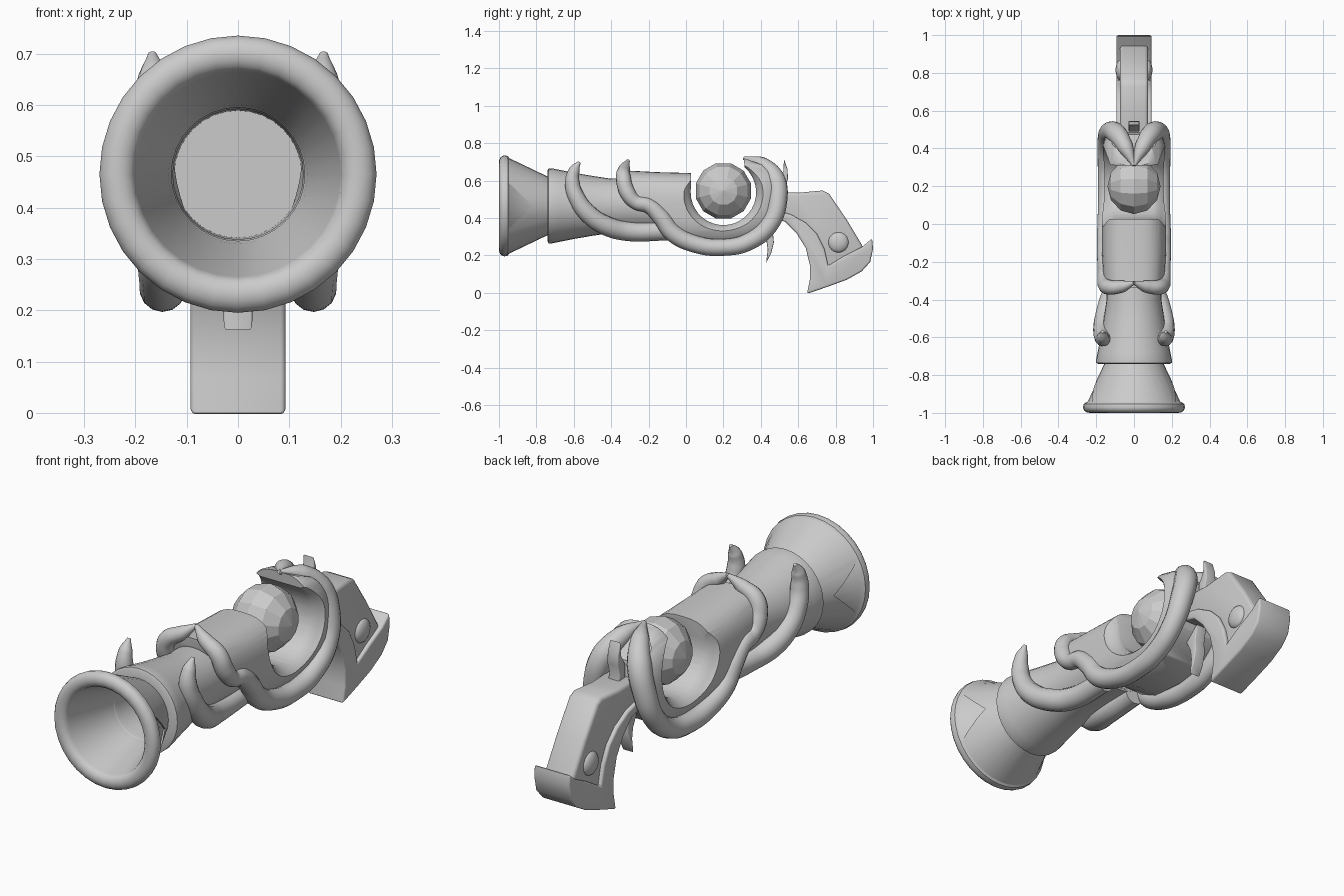
import bpy, bmesh
from math import sin, cos, pi, radians
from mathutils import Matrix

if "Cube" in bpy.data.objects:
    bpy.data.objects.remove(bpy.data.objects["Cube"])

AXIS_Z = 0.465  # height of the barrel axis


def add(name, bm):
    bmesh.ops.recalc_face_normals(bm, faces=bm.faces)
    me = bpy.data.meshes.new(name)
    bm.to_mesh(me)
    bm.free()
    o = bpy.data.objects.new(name, me)
    bpy.context.collection.objects.link(o)
    return o


def finish(o, angle=35):
    """Apply modifiers, then smooth shade with sharp edges kept."""
    bpy.context.view_layer.update()
    me = bpy.data.meshes.new_from_object(o.evaluated_get(bpy.context.evaluated_depsgraph_get()))
    o.modifiers.clear()
    o.data = me
    me.shade_smooth()
    me.set_sharp_from_angle(angle=radians(angle))
    return o


def lathe(name, profile, closed=False, n=32):
    """Revolve (y, radius) points about the barrel axis."""
    bm = bmesh.new()
    rings = [[bm.verts.new((r * cos(2 * pi * i / n), y, AXIS_Z + r * sin(2 * pi * i / n)))
              for i in range(n)] for y, r in profile]
    for a, b in zip(rings, rings[1:] + rings[:1] if closed else rings[1:]):
        for i in range(n):
            j = (i + 1) % n
            bm.faces.new((a[i], a[j], b[j], b[i]))
    if not closed:
        bm.faces.new(rings[0])
        bm.faces.new(rings[-1])
    return add(name, bm)


def prism(name, pts, half, bevel=0.0):
    """Extrude a (y, z) outline across x."""
    bm = bmesh.new()
    f = bm.faces.new([bm.verts.new((-half, y, z)) for y, z in pts])
    new = bmesh.ops.extrude_face_region(bm, geom=[f])["geom"]
    bmesh.ops.translate(bm, vec=(2 * half, 0, 0),
                        verts=[v for v in new if isinstance(v, bmesh.types.BMVert)])
    o = add(name, bm)
    if bevel:
        m = o.modifiers.new("bevel", "BEVEL")
        m.width, m.segments, m.limit_method = bevel, 3, "ANGLE"
        m.angle_limit = radians(40)
    return o


def boolean(o, cutter, op):
    m = o.modifiers.new("bool", "BOOLEAN")
    m.operation, m.object, m.solver = op, cutter, "EXACT"
    finish(o)
    bpy.data.objects.remove(cutter)


def tube(name, pts, side):
    """Tapered tube through (x, y, z, radius) points, mirrored by side."""
    cu = bpy.data.curves.new(name, "CURVE")
    cu.dimensions, cu.bevel_depth, cu.bevel_resolution = "3D", 1.0, 5
    cu.resolution_u, cu.use_fill_caps = 8, True
    sp = cu.splines.new("BEZIER")
    sp.bezier_points.add(len(pts) - 1)
    for p, (x, y, z, r) in zip(sp.bezier_points, pts):
        p.co, p.radius = (side * x, y, z), r
        p.handle_left_type = p.handle_right_type = "AUTO"
    tmp = bpy.data.objects.new(name + "_curve", cu)
    bpy.context.collection.objects.link(tmp)
    bpy.context.view_layer.update()
    me = bpy.data.meshes.new_from_object(tmp.evaluated_get(bpy.context.evaluated_depsgraph_get()))
    bpy.data.objects.remove(tmp)
    o = bpy.data.objects.new(name, me)
    bpy.context.collection.objects.link(o)
    return finish(o, 50)


# Flared muzzle with a rounded lip and a deep bore
lip = [(-0.97 - 0.03 * sin(pi * i / 8), 0.235 - 0.035 * cos(pi * i / 8)) for i in range(9)]
finish(lathe("muzzle", [(-0.5, 0.124), (-0.7, 0.127), (-0.76, 0.136)] + lip
             + [(-0.952, 0.266), (-0.94, 0.245), (-0.72, 0.14), (-0.5, 0.135)]))

# Outer muzzle shell with a V notch on each side
shell = lathe("muzzle_shell", [(-0.955, 0.26), (-0.73, 0.152), (-0.73, 0.13), (-0.955, 0.23)], True)
boolean(shell, prism("notch", [(-0.96, 0.6), (-0.96, 0.33), (-0.82, AXIS_Z)], 0.5), "DIFFERENCE")

# Barrel
finish(lathe("barrel", [(-0.74, 0.14), (-0.74, 0.19), (-0.735, 0.2), (-0.715, 0.2), (-0.68, 0.193), (-0.6, 0.177),
                        (-0.5, 0.16), (-0.4, 0.145), (-0.1, 0.145), (-0.1, 0.135)], True))

# Rim tentacle path along the body edge
rim = [(0, -0.31, 0.705, 0.01), (0.06, -0.33, 0.662, 0.032), (0.13, -0.335, 0.615, 0.04),
       (0.152, -0.315, 0.54, 0.042), (0.155, -0.27, 0.485, 0.038), (0.155, -0.2, 0.465, 0.04),
       (0.152, -0.135, 0.405, 0.046), (0.15, -0.07, 0.32, 0.048), (0.147, 0.05, 0.26, 0.046),
       (0.147, 0.2, 0.243, 0.045), (0.147, 0.34, 0.275, 0.046), (0.145, 0.45, 0.37, 0.048),
       (0.125, 0.49, 0.5, 0.052), (0.09, 0.475, 0.61, 0.054), (0.045, 0.405, 0.685, 0.042),
       (0, 0.31, 0.72, 0.01)]

# Body: rounded loft trimmed to the side outline
bm = bmesh.new()
rings = []
for y, hw, top, bot in [(-0.34, 0.16, 0.655, 0.3), (-0.15, 0.17, 0.645, 0.27), (0.04, 0.17, 0.64, 0.25),
                        (0.2, 0.17, 0.68, 0.235), (0.32, 0.17, 0.725, 0.25), (0.42, 0.165, 0.7, 0.29),
                        (0.48, 0.145, 0.65, 0.35), (0.52, 0.11, 0.57, 0.42)]:
    ring = []
    for i in range(40):
        c, s = cos(2 * pi * i / 40), sin(2 * pi * i / 40)
        sx, sz = [abs(v) ** 0.72 * (1 if v > 0 else -1) for v in (c, s)]
        ring.append(bm.verts.new((hw * sx, y, (top + bot) / 2 + (top - bot) / 2 * sz)))
    rings.append(ring)
for a, b in zip(rings, rings[1:]):
    for i in range(40):
        j = (i + 1) % 40
        bm.faces.new((a[i], a[j], b[j], b[i]))
bm.faces.new(rings[0])
bm.faces.new(rings[-1])
body = add("body", bm)
arc = [(0.2 + 0.175 * cos(radians(a)), 0.537 + 0.175 * sin(radians(a))) for a in range(50, -181, -10)]
outline = [(-0.345, 0.8)] + [(y, z) for x, y, z, r in rim[2:]] + arc + [(0.032, 0.8)]
boolean(body, prism("outline", outline, 0.4), "INTERSECT")

# Saddle-shaped cradle: the round opening flares gently towards both sides
half = [(0.09, 0.17), (0.12, 0.18), (0.145, 0.195), (0.16, 0.21), (0.2, 0.23)]
flare = lathe("flare", [(-x, r) for x, r in reversed(half)] + half, n=48)
flare.data.transform(Matrix.Translation((0, 0.2, 0.537)) @ Matrix.Rotation(pi / 2, 4, "Z")
                     @ Matrix.Translation((0, 0, -AXIS_Z)))
boolean(body, flare, "DIFFERENCE")

# Front horn tentacles, running back beneath the barrel
horn = [(0.167, -0.57, 0.7, 0.008), (0.165, -0.597, 0.655, 0.03), (0.165, -0.608, 0.59, 0.04),
        (0.17, -0.58, 0.5, 0.045), (0.163, -0.52, 0.42, 0.05), (0.14, -0.43, 0.36, 0.052),
        (0.105, -0.32, 0.33, 0.052), (0.09, -0.1, 0.33, 0.05)]
for side, tag in ((1, "right"), (-1, "left")):
    tube("rim_" + tag, rim, side)
    tube("horn_" + tag, horn, side)

# Faceted ball in the cradle
bm = bmesh.new()
bmesh.ops.create_uvsphere(bm, u_segments=12, v_segments=6, radius=0.153)
bmesh.ops.transform(bm, verts=bm.verts, matrix=Matrix.Translation((0, 0.2, 0.545))
                    @ Matrix.Diagonal((0.92, 1, 1, 1)) @ Matrix.Rotation(pi / 2, 4, "Y")
                    @ Matrix.Rotation(pi / 12, 4, "Z"))
add("ball", bm)

# Grip core
finish(prism("grip", [(0.46, 0.54), (0.6, 0.535), (0.73, 0.547), (0.765, 0.53), (0.86, 0.39), (0.95, 0.24),
                      (0.75, 0.1), (0.7, 0.28), (0.6, 0.37), (0.46, 0.42)], 0.075, 0.018))

# Grip strap and butt cap, one L-shaped piece
finish(prism("grip_strap", [(0.46, 0.445), (0.56, 0.42), (0.64, 0.375), (0.7, 0.315), (0.74, 0.235), (0.76, 0.145),
                            (0.85, 0.2), (0.94, 0.245), (0.995, 0.29), (1.0, 0.235), (0.985, 0.165),
                            (0.94, 0.115), (0.86, 0.07), (0.75, 0.03), (0.647, -0.005), (0.662, 0.07),
                            (0.662, 0.15), (0.64, 0.24), (0.59, 0.32), (0.53, 0.38), (0.46, 0.4)], 0.093, 0.01))

# Round studs on the grip
for side, tag in ((1, "right"), (-1, "left")):
    bm = bmesh.new()
    bmesh.ops.create_uvsphere(bm, u_segments=24, v_segments=12, radius=0.055)
    bmesh.ops.transform(bm, verts=bm.verts, matrix=Matrix.Translation((side * 0.07, 0.815, 0.27))
                        @ Matrix.Diagonal((0.5, 1, 1, 1)))
    finish(add("grip_stud_" + tag, bm))

# Hammer and trigger
finish(prism("hammer", [(0.49, 0.5), (0.49, 0.6), (0.52, 0.65), (0.524, 0.715), (0.543, 0.66), (0.545, 0.61),
                        (0.53, 0.56), (0.55, 0.5)], 0.028, 0.004))
finish(prism("trigger", [(0.4, 0.34), (0.43, 0.28), (0.437, 0.23), (0.428, 0.16), (0.455, 0.21), (0.47, 0.27),
                         (0.465, 0.32), (0.48, 0.4)], 0.028, 0.004))
